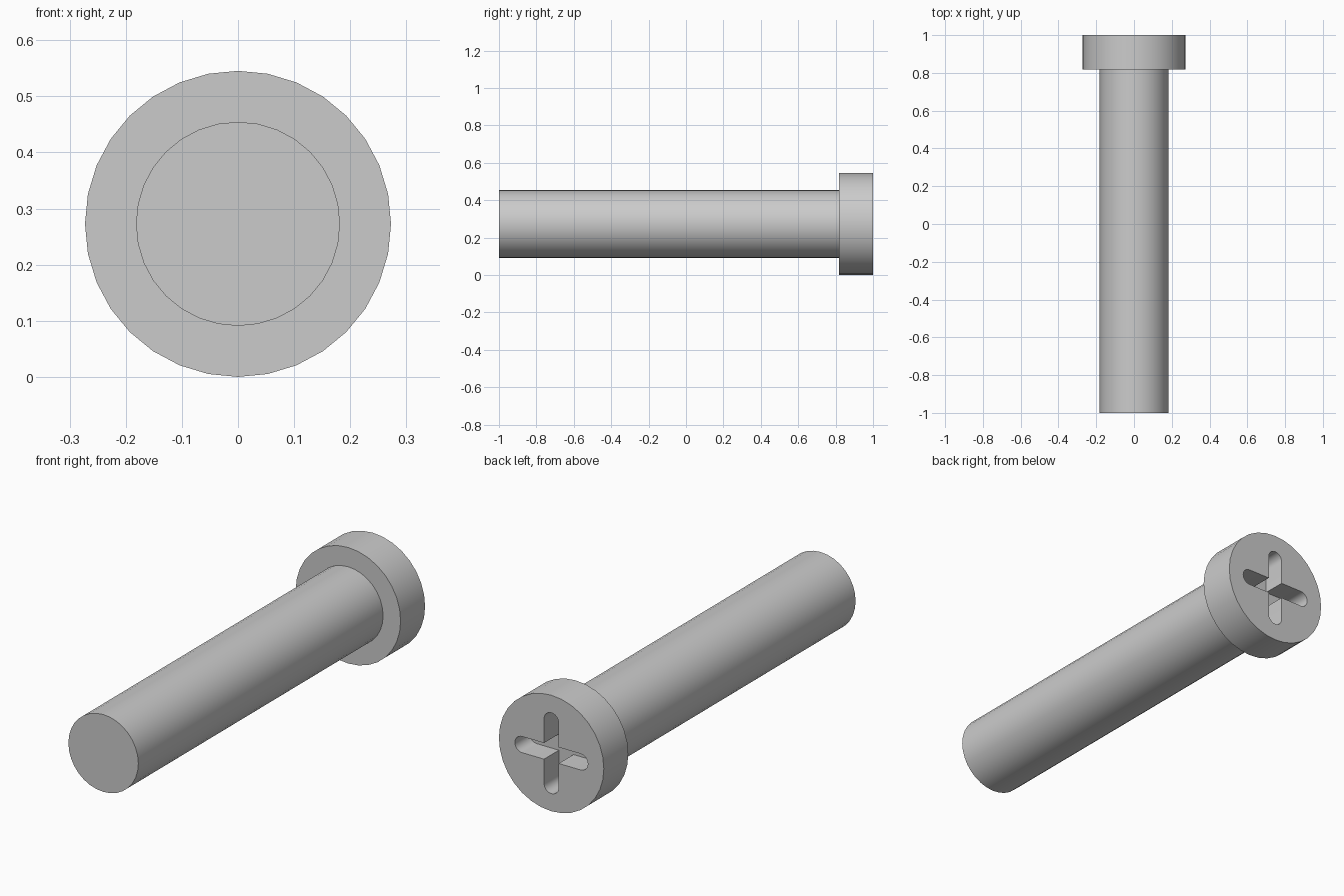
import bpy, bmesh, math
from mathutils import Matrix

if "Cube" in bpy.data.objects:
    bpy.data.objects.remove(bpy.data.objects["Cube"])

R_HEAD, R_SHAFT = 3 / 11, 2 / 11
SEAM = 1 - 2 / 11          # y where shaft meets head
SLOT_HALF, SLOT_R, SLOT_DEPTH = 0.19, 0.038, 0.11


def prism(name, outline, y0, y1):
    """Extrude an x/z outline from y0 to y1."""
    bm = bmesh.new()
    face = bm.faces.new([bm.verts.new((x, y0, z + R_HEAD)) for x, z in outline])
    ext = bmesh.ops.extrude_face_region(bm, geom=[face])
    for v in ext["geom"]:
        if isinstance(v, bmesh.types.BMVert):
            v.co.y = y1
    bmesh.ops.recalc_face_normals(bm, faces=bm.faces)
    mesh = bpy.data.meshes.new(name)
    bm.to_mesh(mesh)
    bm.free()
    ob = bpy.data.objects.new(name, mesh)
    bpy.context.collection.objects.link(ob)
    return ob


def arc(r, a0, a1, n, cx=0.0):
    return [(cx + r * math.cos(a0 + (a1 - a0) * i / n),
             r * math.sin(a0 + (a1 - a0) * i / n)) for i in range(n + 1)]


def smooth(ob):
    bpy.ops.object.select_all(action='DESELECT')
    ob.select_set(True)
    bpy.context.view_layer.objects.active = ob
    bpy.ops.object.shade_smooth_by_angle(angle=math.radians(35))


# Shaft and head
circle = lambda r: arc(r, 0, 2 * math.pi, 32)[:-1]
shaft = prism("shaft", circle(R_SHAFT), -1, SEAM)
head = prism("head", circle(R_HEAD), SEAM, 1)

# Cross-shaped drive recess: two round-ended slots
c = SLOT_HALF - SLOT_R
h = math.pi / 2
slot = arc(SLOT_R, -h, h, 12, c) + arc(SLOT_R, h, 3 * h, 12, -c)
for name, outline in (("slot_cutter_across", slot),
                      ("slot_cutter_upright", [(-z, x) for x, z in slot])):
    cutter = prism(name, outline, 1 - SLOT_DEPTH, 1.1)
    cutter.hide_render = True
    cutter.hide_set(True)
    mod = head.modifiers.new(name, 'BOOLEAN')
    mod.operation = 'DIFFERENCE'
    mod.solver = 'EXACT'
    mod.object = cutter

# Bake the cuts, then shade
bpy.context.view_layer.objects.active = head
for mod in list(head.modifiers):
    bpy.ops.object.modifier_apply(modifier=mod.name)
for ob in [o for o in bpy.data.objects if o.hide_render]:
    bpy.data.objects.remove(ob)
for ob in (shaft, head):
    smooth(ob)
